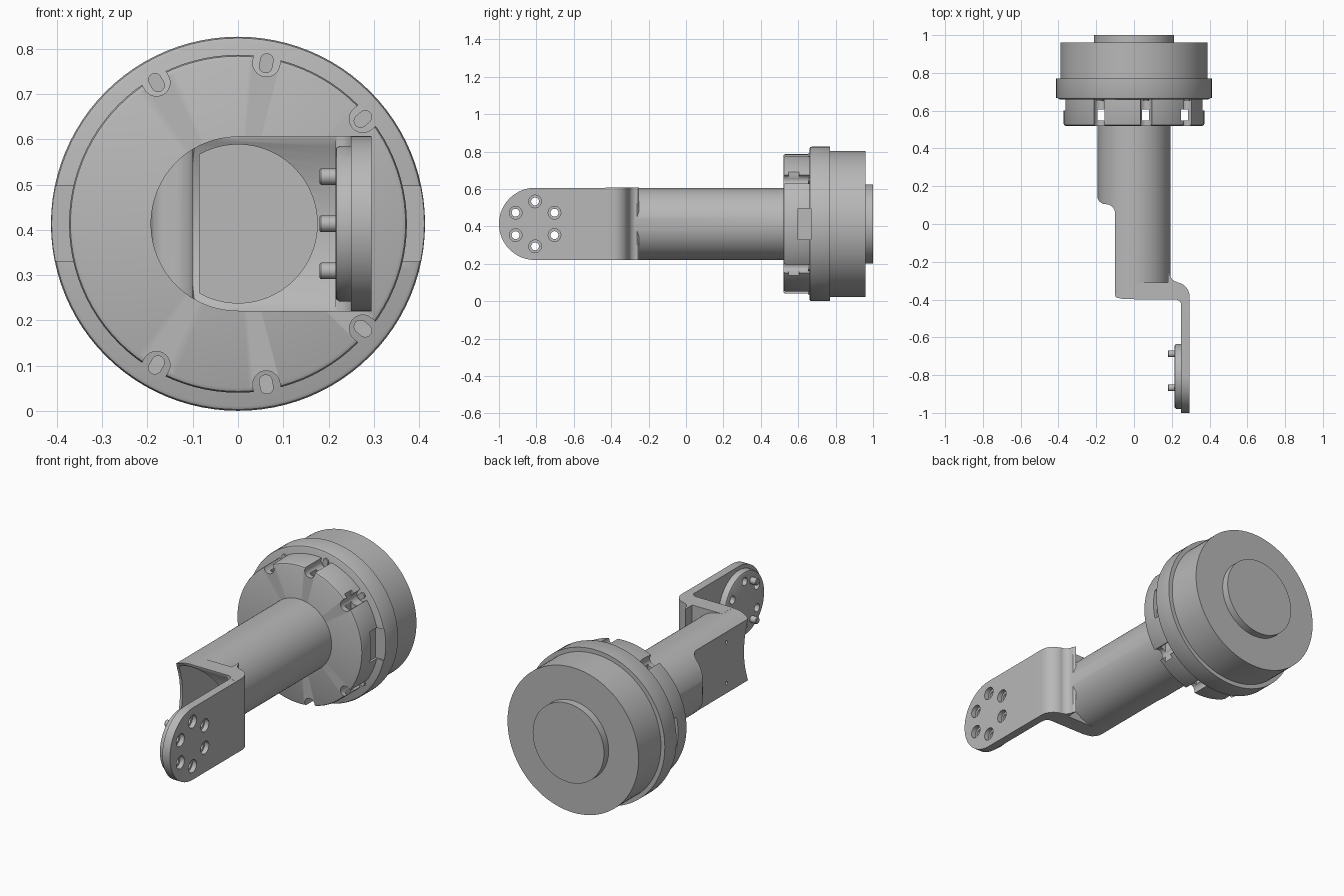
import bpy, bmesh
from math import sin, cos, pi, radians, acos
from mathutils import Matrix, Vector

if "Cube" in bpy.data.objects:
    bpy.data.objects.remove(bpy.data.objects["Cube"])

ZC = 0.4135      # height of the main axis
PY = -0.807      # centre of the round plate end
TUBE = 0.193

grey = bpy.data.materials.new("plain_grey")
grey.use_nodes = True
grey.diffuse_color = (0.48, 0.48, 0.48, 1)
grey.node_tree.nodes["Principled BSDF"].inputs["Base Color"].default_value = (0.48, 0.48, 0.48, 1)


def make(name, bm):
    bmesh.ops.recalc_face_normals(bm, faces=bm.faces)
    mesh = bpy.data.meshes.new(name)
    bm.to_mesh(mesh)
    bm.free()
    mesh.materials.append(grey)
    ob = bpy.data.objects.new(name, mesh)
    bpy.context.collection.objects.link(ob)
    return ob


def arc(cx, cy, r, a0, a1, n=12):
    """Points on an arc, angles in degrees."""
    return [(cx + r * cos(radians(a0 + (a1 - a0) * i / n)),
             cy + r * sin(radians(a0 + (a1 - a0) * i / n))) for i in range(n + 1)]


def circle(cx, cy, r, n=32):
    return arc(cx, cy, r, 0, 360, n)[:-1]


def prism(name, pts, axis, lo, hi):
    """Extrude a 2D outline along an axis from lo to hi."""
    place = {"x": lambda a, b: Vector((lo, a, b)),
             "y": lambda a, b: Vector((a, lo, b)),
             "z": lambda a, b: Vector((a, b, lo))}[axis]
    step = Vector([hi - lo if c == axis else 0 for c in "xyz"])
    bm = bmesh.new()
    face = bm.faces.new([bm.verts.new(place(*p)) for p in pts])
    out = bmesh.ops.extrude_face_region(bm, geom=[face])["geom"]
    bmesh.ops.translate(bm, vec=step, verts=[v for v in out if isinstance(v, bmesh.types.BMVert)])
    return make(name, bm)


def box(name, x0, x1, y0, y1, z0, z1):
    return prism(name, [(x0, y0), (x1, y0), (x1, y1), (x0, y1)], "z", z0, z1)


def lathe(name, profile, axis, centre, steps=96):
    """Spin (radius, distance) points about a line along x or y."""
    bm = bmesh.new()
    direction = Vector((1, 0, 0)) if axis == "x" else Vector((0, 1, 0))
    pts = [Vector(centre) + direction * d + Vector((0, 0, r)) for r, d in profile]
    verts = [bm.verts.new(p) for p in pts]
    edges = [bm.edges.new(pair) for pair in zip(verts, verts[1:])]
    bmesh.ops.spin(bm, geom=verts + edges, cent=centre, axis=direction,
                   angle=2 * pi, steps=steps, use_duplicate=False)
    bmesh.ops.remove_doubles(bm, verts=bm.verts, dist=1e-5)
    return make(name, bm)


def combine(ob, tools, op="DIFFERENCE"):
    """Apply booleans in order, then drop the tool objects."""
    for tool in tools:
        mod = ob.modifiers.new("bool", "BOOLEAN")
        mod.operation, mod.solver, mod.object = op, "EXACT", tool
    bpy.context.view_layer.update()
    mesh = bpy.data.meshes.new_from_object(ob.evaluated_get(bpy.context.evaluated_depsgraph_get()))
    ob.modifiers.clear()
    ob.data = mesh
    for tool in tools:
        bpy.data.objects.remove(tool)


def turned(pts, deg):
    """Rotate an outline about the main axis."""
    m = Matrix.Rotation(radians(deg), 2)
    return [tuple(m @ Vector(p) + Vector((0, ZC))) for p in pts]


def side_pockets():
    return [box("cutter", min(s * 0.35, s * 0.5), max(s * 0.35, s * 0.5), 0.6, 0.668,
                ZC - 0.083, ZC + 0.083) for s in (-1, 1)]


# Rear housing with flange and end disc
axis_point = (0, 0, ZC)
housing = lathe("rear_housing", [(0, 0.66), (0.403, 0.66), (0.41, 0.664), (0.413, 0.672), (0.413, 0.77),
                                 (0.39, 0.77), (0.39, 0.96), (0, 0.96)], "y", axis_point)
combine(housing, side_pockets())
lathe("end_disc", [(0, 0.95), (0.212, 0.95), (0.212, 1), (0, 1)], "y", axis_point)

# Front ring with notches, vents and side pockets
ring = lathe("front_ring", [(0, 0.52), (0.362, 0.52), (0.37, 0.524), (0.373, 0.532), (0.373, 0.66),
                            (0, 0.66)], "y", axis_point)
notch = [(0.45, -0.03)] + arc(0.36, 0, 0.03, 270, 90) + [(0.45, 0.03)]
oval = arc(0.367, 0, 0.015, -90, 90) + arc(0.353, 0, 0.015, 90, 270)
cutters = side_pockets()
for angle in (40, 80, 120, -40, -80, -120):
    cutters.append(prism("cutter", turned(notch, angle), "y", 0.5, 0.68))
    prism("notch_pad", turned(oval, angle), "y", 0.652, 0.662)
for angle in (40, 80, 120):
    x = 0.35 * cos(radians(angle))
    cutters.append(box("cutter", x - 0.018, x + 0.018, 0.548, 0.605, -0.1, 0.95))
combine(ring, cutters)

# Hollow arm tube merged with the elbow wall
arm = prism("arm_tube", circle(0, ZC, TUBE, 96), "y", -0.398, 0.53)
elbow = prism("elbow", [(0, -0.4), (0, -0.31), (0.18, -0.31), (0.18, -0.25)]
              + arc(0.235, -0.262, 0.045, 180, 270, 8)
              + arc(0.215, -0.387, 0.08, 90, 0)
              + [(0.295, -0.43), (0.25, -0.43)] + arc(0.22, -0.43, 0.03, 0, 90, 8),
              "z", ZC - TUBE - 0.0005, ZC + TUBE + 0.0005)
combine(arm, [elbow], "UNION")
flat_cut = prism("cutter", [(-0.3, -0.6), (-0.085, -0.6), (-0.085, -0.4), (-0.096, -0.39), (-0.1, -0.375)]
                 + arc(-0.15, 0.055, 0.05, 0, 90, 8)
                 + arc(-0.15, 0.15, 0.045, 270, 180, 8) + [(-0.3, 0.15)], "z", 0, 0.9)
half = 180 - acos(0.085 / 0.175) * 180 / pi
bore = prism("cutter", arc(0, ZC, 0.175, -half, half, 72), "y", -0.6, 0.5)
scoop = prism("cutter", circle(-0.736, ZC, 0.386, 96), "x", -0.3, 0.215)
pinholes = [prism("cutter", circle(-0.2, ZC + s * 0.11, 0.009, 12), "x", -0.13, -0.06) for s in (-1, 1)]
combine(arm, [flat_cut, bore, scoop] + pinholes)

# Mounting plate with round end and locating boss
plate = prism("mounting_plate", [(-0.43, ZC - TUBE), (-0.43, ZC + TUBE)]
              + arc(PY, ZC, TUBE, 90, 270, 40), "x", 0.25, 0.295)
boss = lathe("plate_boss", [(0, 0.215), (0.162, 0.215), (0.168, 0.218), (0.172, 0.225), (0.172, 0.25),
                            (0, 0.25)], "x", (0, PY, ZC), 64)


def on_bolt_circle(deg):
    return PY + 0.12 * cos(radians(deg)), ZC + 0.12 * sin(radians(deg))


# Six counterbored holes and three pins
for target in (plate, boss):
    holes = []
    for deg in range(30, 390, 60):
        y, z = on_bolt_circle(deg)
        holes.append(prism("cutter", circle(y, z, 0.021, 24), "x", 0.1, 0.4))
        holes.append(prism("cutter", circle(y, z, 0.034, 24), "x", 0.27, 0.4))
    combine(target, holes)
for deg in (0, 120, 240):
    y, z = on_bolt_circle(deg)
    lathe("locating_pin", [(0, 0.18), (0.015, 0.18), (0.018, 0.183), (0.018, 0.23), (0, 0.23)],
          "x", (0, y, z), 24)

# Smooth curved faces, keep hard edges
for ob in bpy.context.collection.objects:
    if ob.type == "MESH" and grey.name in ob.data.materials:
        bpy.ops.object.select_all(action="DESELECT")
        ob.select_set(True)
        bpy.context.view_layer.objects.active = ob
        bpy.ops.object.shade_smooth_by_angle(angle=radians(32))
